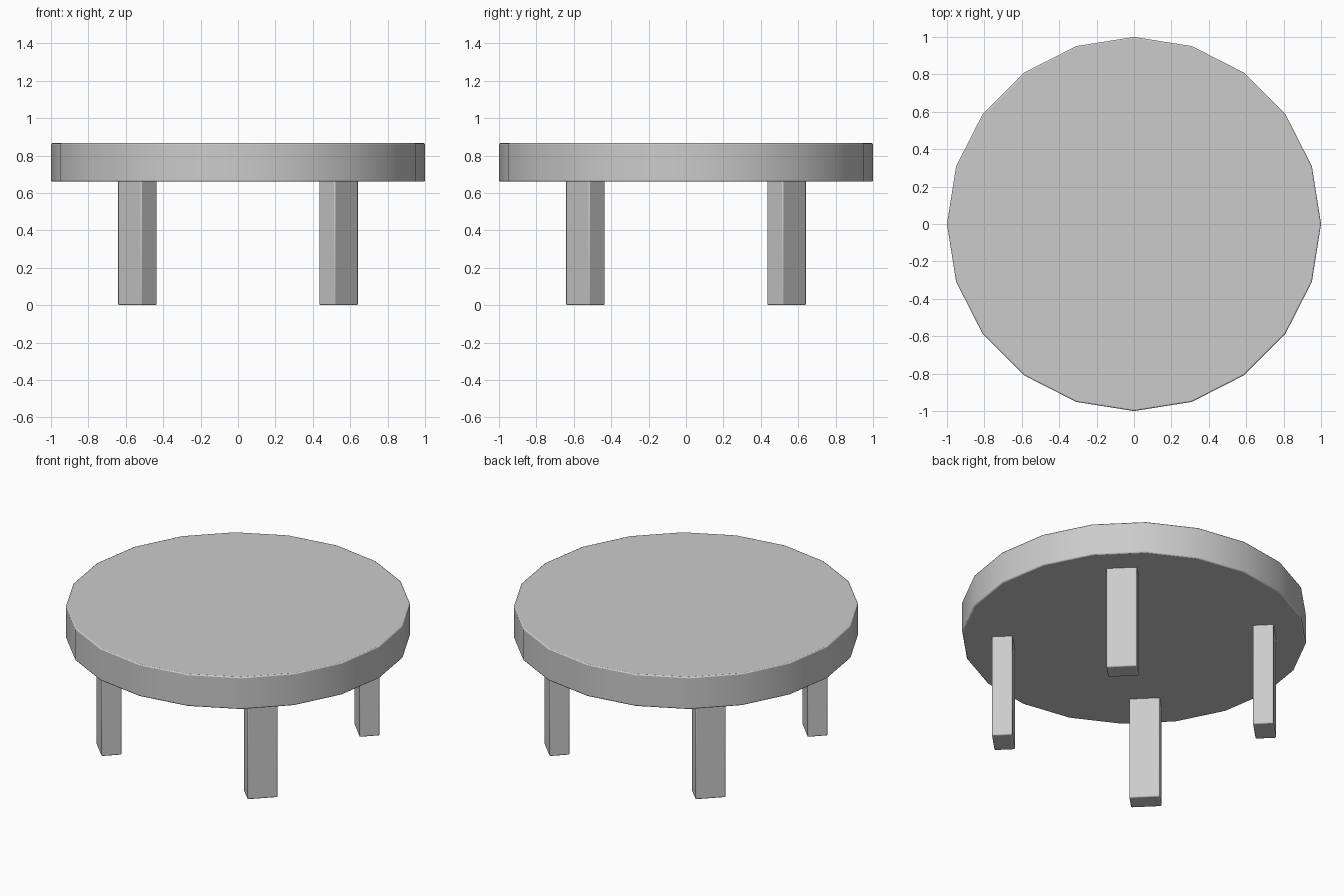
import bpy
import math

cube = bpy.data.objects.get("Cube")
if cube:
    bpy.data.objects.remove(cube, do_unlink=True)

TOP, UNDERSIDE = 0.866, 0.66
LEG_OFFSET = 0.538

grey = bpy.data.materials.new("plain grey")
grey.use_nodes = True
colour = (0.6, 0.6, 0.6, 1)
grey.diffuse_color = colour
grey.node_tree.nodes["Principled BSDF"].inputs["Base Color"].default_value = colour


def finish(name):
    """Name the active part, soften its edges and colour it."""
    obj = bpy.context.object
    obj.name = name
    obj.data.materials.append(grey)
    bpy.ops.object.transform_apply(location=False, rotation=False, scale=True)
    bevel = obj.modifiers.new("soft edges", "BEVEL")
    bevel.width = 0.007
    bevel.segments = 2
    bevel.limit_method = "ANGLE"
    bevel.angle_limit = math.radians(40)
    bpy.ops.object.shade_smooth_by_angle(angle=math.radians(35))


# Round top with a corner on each axis
bpy.ops.mesh.primitive_cylinder_add(
    vertices=20, radius=1, depth=TOP - UNDERSIDE,
    location=(0, 0, (TOP + UNDERSIDE) / 2))
finish("table_top")

# Four legs, each with its broad side facing outwards
leg_height = UNDERSIDE + 0.02
for side, sx in (("right", -1), ("left", 1)):
    for end, sy in (("front", -1), ("back", 1)):
        bpy.ops.mesh.primitive_cube_add(
            size=1, location=(sx * LEG_OFFSET, sy * LEG_OFFSET, leg_height / 2),
            rotation=(0, 0, math.atan2(sy, sx)))
        bpy.context.object.scale = (0.12, 0.178, leg_height)
        finish(f"{end}_{side}_leg")
